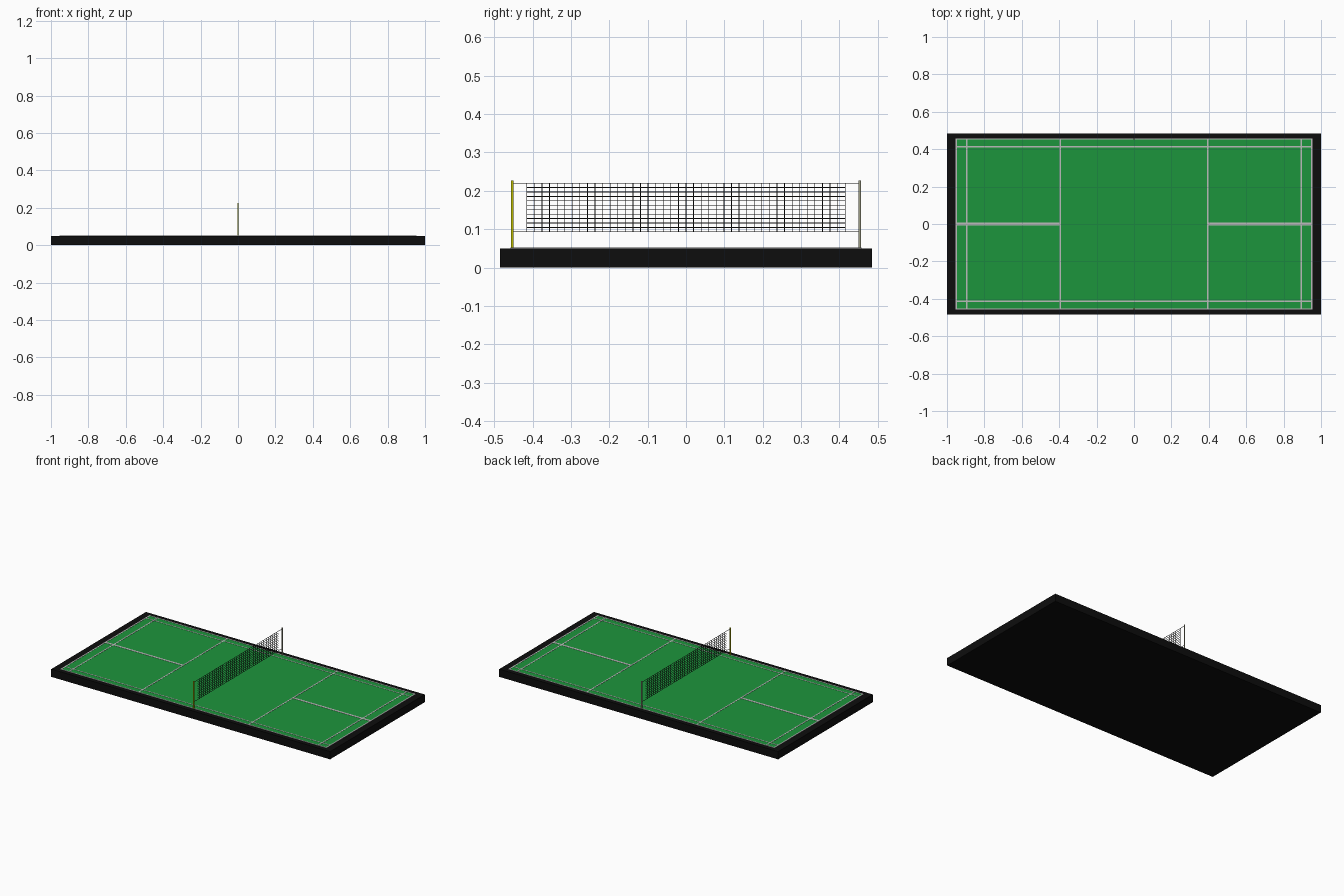
import bpy, bmesh
from mathutils import Matrix, Vector

if "Cube" in bpy.data.objects:
    bpy.data.objects.remove(bpy.data.objects["Cube"])


def material(name, rgb):
    m = bpy.data.materials.new(name)
    m.diffuse_color = (*rgb, 1)
    m.use_nodes = True
    m.node_tree.nodes["Principled BSDF"].inputs["Base Color"].default_value = m.diffuse_color
    return m


BLACK = material("black", (0.004, 0.004, 0.004))
GREEN = material("court_green", (0.012, 0.3, 0.045))
LINE = material("line_grey", (0.5, 0.5, 0.5))
CORD = material("net_cord", (0.01, 0.01, 0.01))
YELLOW = material("post_yellow", (0.55, 0.55, 0.0))
PALE = material("post_pale", (0.36, 0.36, 0.25))


def finish(name, bm, mat):
    me = bpy.data.meshes.new(name)
    bm.to_mesh(me)
    bm.free()
    ob = bpy.data.objects.new(name, me)
    me.materials.append(mat)
    bpy.context.collection.objects.link(ob)
    return ob


def boxes(name, mat, extents):
    """One object from boxes given as (x0, x1, y0, y1, z0, z1)."""
    bm = bmesh.new()
    for x0, x1, y0, y1, z0, z1 in extents:
        centre = Vector(((x0 + x1) / 2, (y0 + y1) / 2, (z0 + z1) / 2))
        scale = Matrix.Diagonal((x1 - x0, y1 - y0, z1 - z0, 1))
        bmesh.ops.create_cube(bm, size=1, matrix=Matrix.Translation(centre) @ scale)
    return finish(name, bm, mat)


# Slab and playing surface
TOP, HX, HY = 0.05, 0.953, 0.457
boxes("base_slab", BLACK, [(-1, 1, -0.485, 0.485, 0, TOP)])
boxes("court_surface", GREEN, [(-HX, HX, -HY, HY, TOP - 0.005, TOP + 0.001)])

# Court markings, mirrored to both halves
marks = []
Z = (TOP - 0.002, TOP + 0.002)
W = 0.004
for s in (-1, 1):
    for x in (0.951, 0.893, 0.394):          # baseline and service lines
        marks.append((s * x - W, s * x + W, -HY, HY, *Z))
    for y in (0.454, 0.413):                 # doubles and singles sidelines
        marks.append((-HX, HX, s * y - W * 0.8, s * y + W * 0.8, *Z))
    a, b = sorted((s * 0.394, s * HX))       # centre line
    marks.append((a, b, -0.007, 0.007, *Z))
boxes("court_lines", LINE, marks)

# Posts
for name, y, mat in (("front_post", -0.453, YELLOW), ("back_post", 0.453, PALE)):
    bm = bmesh.new()
    bmesh.ops.create_cone(bm, cap_ends=True, segments=12, radius1=0.0035,
                          radius2=0.0035, depth=0.227 - TOP,
                          matrix=Matrix.Translation((0, y, (0.227 + TOP) / 2)))
    post = finish(name, bm, mat)
    for p in post.data.polygons:
        p.use_smooth = len(p.vertices) == 4

# Net mesh and the two cords that tie it to the posts
R, Z0, Z1, NY = 0.0009, 0.093, 0.22, 0.415
ROWS, COLS = 11, 42
strands = []
for i in range(ROWS + 1):
    z = Z0 + (Z1 - Z0) * i / ROWS
    reach = 0.453 if i in (0, ROWS) else NY
    strands.append((-R, R, -reach, reach, z - R, z + R))
for i in range(COLS + 1):
    y = -NY + 2 * NY * i / COLS
    strands.append((-R, R, y - R, y + R, Z0, Z1))
boxes("net", CORD, strands)
